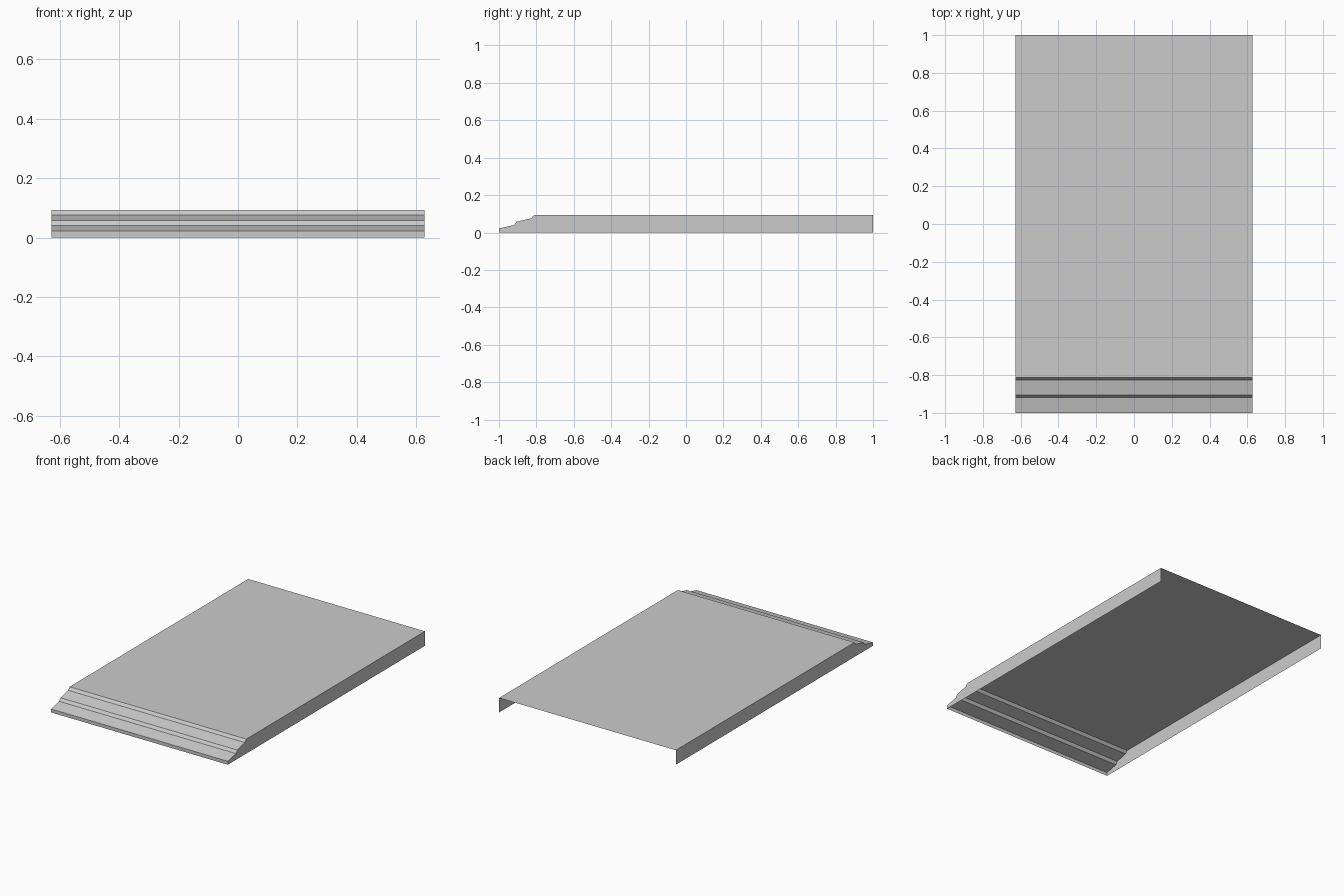
import bpy
import bmesh

cube = bpy.data.objects.get("Cube")
if cube:
    bpy.data.objects.remove(cube, do_unlink=True)

HALF_WIDTH = 0.628

# Side outline: floor at the front, up over two sloped treads, along the top, down at the back
OUTLINE = [(-1, 0), (-1, 0.022), (-0.918, 0.04), (-0.905, 0.058),
           (-0.827, 0.076), (-0.813, 0.093), (1, 0.093), (1, 0)]

grey = bpy.data.materials.new("plain_grey")
grey.use_nodes = True
colour = (0.6, 0.6, 0.6, 1)
grey.diffuse_color = colour
grey.node_tree.nodes["Principled BSDF"].inputs["Base Color"].default_value = colour

# Thin shell, open underneath and at the back
bm = bmesh.new()
left, right = [[bm.verts.new((side * HALF_WIDTH, y, z)) for y, z in OUTLINE]
               for side in (1, -1)]

# Front lip, treads, risers and top deck
for i in range(len(OUTLINE) - 2):
    bm.faces.new((right[i], left[i], left[i + 1], right[i + 1]))

# Side skirts
bm.faces.new(left[::-1])
bm.faces.new(right)

mesh = bpy.data.meshes.new("stepped_deck")
bm.normal_update()
bm.to_mesh(mesh)
bm.free()
mesh.materials.append(grey)
deck = bpy.data.objects.new("stepped_deck", mesh)
bpy.context.collection.objects.link(deck)
